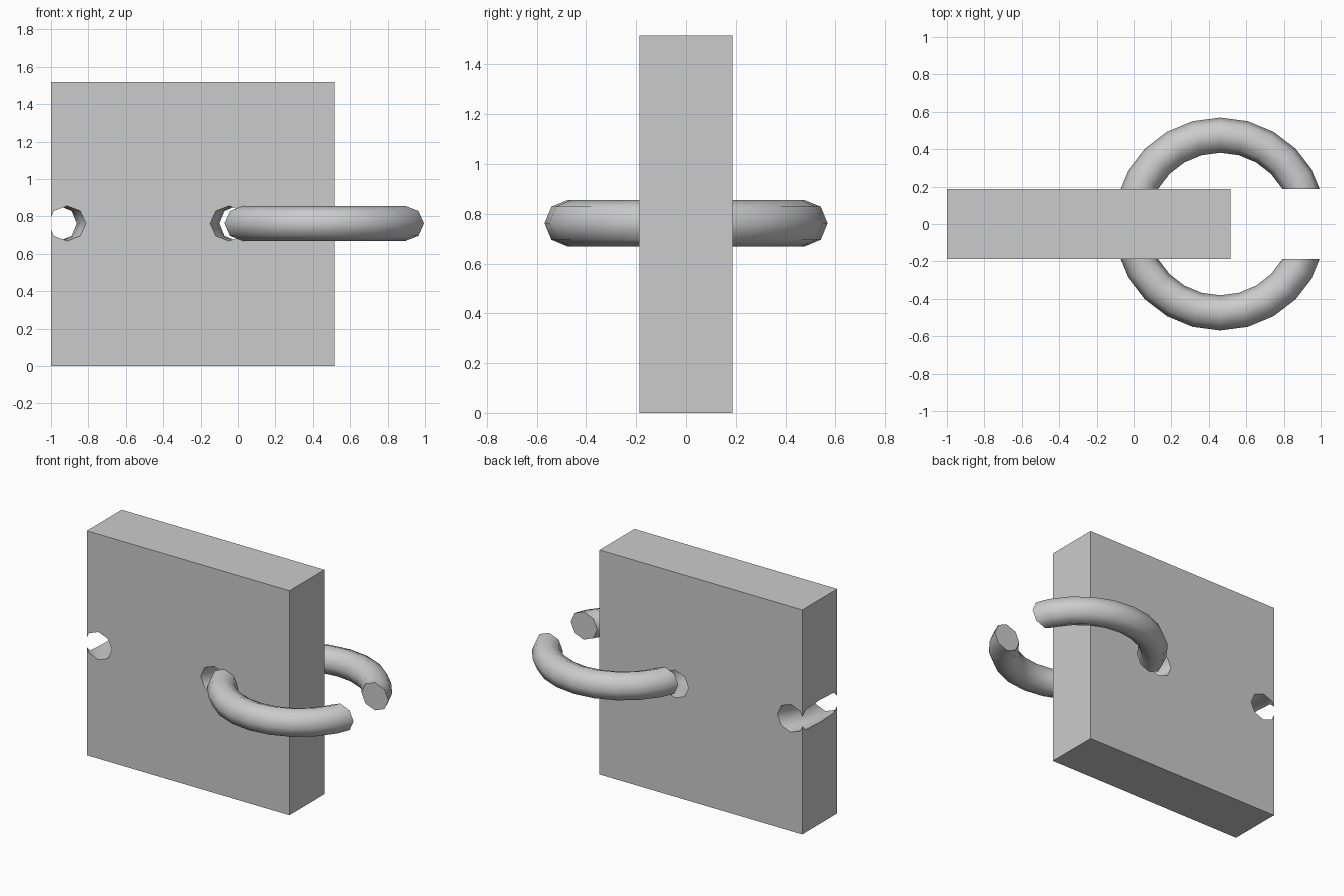
import bpy
import math

default = bpy.data.objects.get("Cube")
if default:
    bpy.data.objects.remove(default, do_unlink=True)

HALF_Y = 0.186      # half thickness of the slab
MID_Z = 0.762       # height of the ring and its tunnel

grey = bpy.data.materials.new("light_grey")
grey.use_nodes = True
colour = (0.6, 0.6, 0.6, 1)
grey.diffuse_color = colour
grey.node_tree.nodes["Principled BSDF"].inputs["Base Color"].default_value = colour


def box(name, x0, x1, z0, z1):
    bpy.ops.mesh.primitive_cube_add(size=1, location=((x0 + x1) / 2, 0, (z0 + z1) / 2))
    ob = bpy.context.object
    ob.name = name
    ob.scale = (x1 - x0, 2 * HALF_Y, z1 - z0)
    bpy.ops.object.transform_apply(location=False, rotation=False, scale=True)
    ob.data.materials.append(grey)
    return ob


def torus(name, x):
    bpy.ops.mesh.primitive_torus_add(location=(x, 0, MID_Z), major_segments=24,
                                     minor_segments=8, major_radius=0.475,
                                     minor_radius=0.094)
    ob = bpy.context.object
    ob.name = name
    ob.data.materials.append(grey)
    return ob


def cut(target, cutter):
    mod = target.modifiers.new("cut", 'BOOLEAN')
    mod.operation = 'DIFFERENCE'
    mod.solver = 'EXACT'
    mod.object = cutter
    bpy.ops.object.select_all(action='DESELECT')
    target.select_set(True)
    bpy.context.view_layer.objects.active = target
    bpy.ops.object.modifier_apply(modifier=mod.name)
    bpy.data.objects.remove(cutter, do_unlink=True)
    bpy.ops.object.shade_smooth_by_angle(angle=math.radians(55))


# Square slab with a curved tunnel that breaks out through its right side
slab = box("slab", -1, 0.515, 0, 1.517)
cut(slab, torus("tunnel_cutter", -0.481))

# Ring split into front and back arcs, ending level with the slab faces
ring = torus("split_ring", 0.461)
cut(ring, box("ring_cutter", -0.3, 1.3, 0.4, 1.1))
